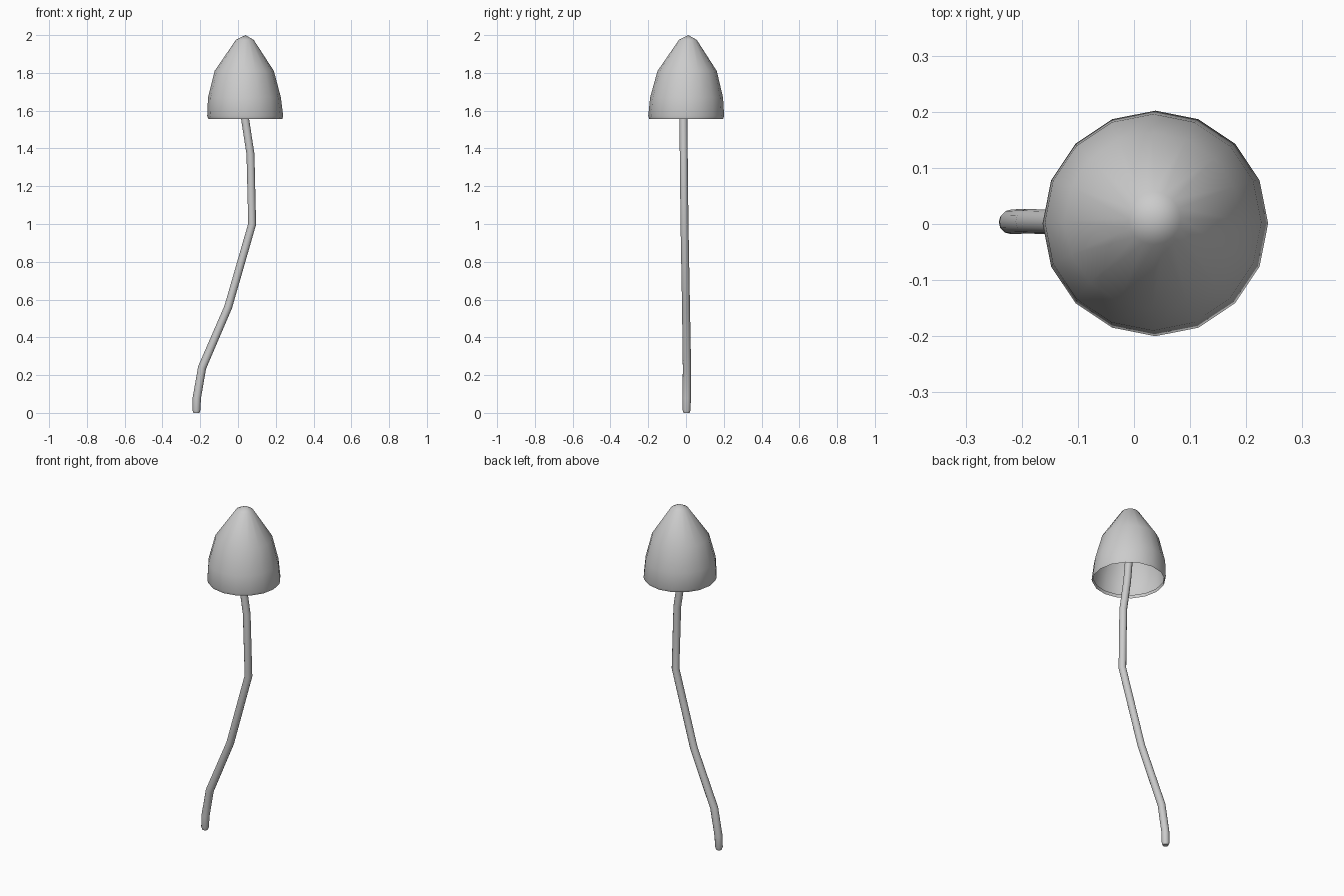
import bpy, bmesh, math
from mathutils import Vector

if "Cube" in bpy.data.objects:
    bpy.data.objects.remove(bpy.data.objects["Cube"])


def sweep(name, stations, sides, cap_start=False, cap_end=False, tilt=True):
    """Skin rings of vertices along (centre, radius) stations; radius 0 makes a tip."""
    bm = bmesh.new()
    centres = [Vector(c) for c, r in stations]
    rings = []
    for i, (c, r) in enumerate(stations):
        c = centres[i]
        if r == 0:
            rings.append([bm.verts.new(c)])
            continue
        d = centres[min(i + 1, len(centres) - 1)] - centres[max(i - 1, 0)]
        d = d.normalized() if tilt else Vector((0, 0, 1))
        u = Vector((0, 1, 0)).cross(d).normalized()
        v = d.cross(u)
        angles = [2 * math.pi * k / sides for k in range(sides)]
        rings.append([bm.verts.new(c + r * (math.cos(a) * u + math.sin(a) * v)) for a in angles])
    for a, b in zip(rings, rings[1:]):
        for k in range(sides):
            n = (k + 1) % sides
            if len(b) == 1:
                bm.faces.new((a[k], a[n], b[0]))
            else:
                bm.faces.new((a[k], a[n], b[n], b[k]))
    if cap_start:
        bm.faces.new(rings[0][::-1])
    if cap_end:
        bm.faces.new(rings[-1])
    mesh = bpy.data.meshes.new(name)
    bm.to_mesh(mesh)
    bm.free()
    ob = bpy.data.objects.new(name, mesh)
    bpy.context.collection.objects.link(ob)
    bpy.context.view_layer.objects.active = ob
    ob.select_set(True)
    bpy.ops.object.shade_smooth_by_angle(angle=math.radians(50))
    ob.select_set(False)
    return ob


# Hollow conical cap, open underneath, with a slim rim
sweep("cap", [
    ((0.038, 0.001, 1.575), 0.192),
    ((0.039, 0.001, 1.557), 0.196),
    ((0.038, 0.001, 1.572), 0.201),
    ((0.034, 0.003, 1.67), 0.193),
    ((0.033, 0.006, 1.81), 0.157),
    ((0.036, 0.010, 1.975), 0.047),
    ((0.040, 0.012, 2.0), 0),
], 16, tilt=False)

# Thin crooked stem running up inside the cap
sweep("stem", [
    ((-0.220, 0.003, 0.0), 0.016),
    ((-0.220, 0.003, 0.015), 0.021),
    ((-0.218, 0.004, 0.08), 0.022),
    ((-0.190, 0.005, 0.24), 0.022),
    ((-0.052, 0.000, 0.56), 0.021),
    ((0.075, -0.008, 1.0), 0.021),
    ((0.066, -0.012, 1.37), 0.021),
    ((0.037, -0.013, 1.56), 0.021),
    ((0.025, -0.010, 1.72), 0.021),
    ((0.034, 0.005, 1.93), 0.021),
], 12, cap_start=True, cap_end=True)
